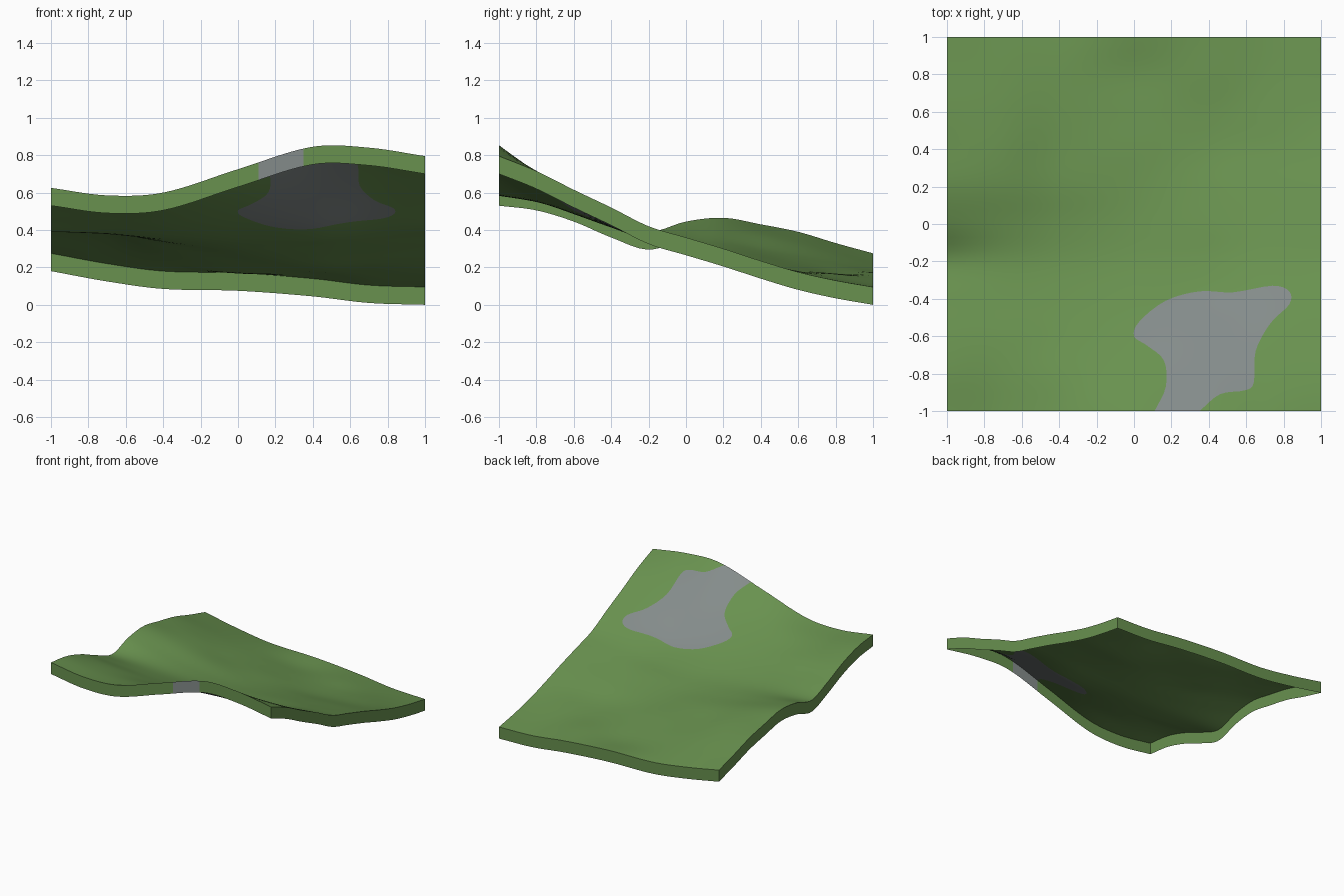
import bpy
import bmesh
from math import dist
from mathutils import Vector, geometry

SKIRT = 0.095
CELLS = 56

cube = bpy.data.objects.get("Cube")
if cube:
    bpy.data.objects.remove(cube, do_unlink=True)


def make_material(name, colour):
    material = bpy.data.materials.new(name)
    material.use_nodes = True
    material.diffuse_color = (*colour, 1)
    shader = material.node_tree.nodes["Principled BSDF"]
    shader.inputs["Base Color"].default_value = (*colour, 1)
    shader.inputs["Roughness"].default_value = 0.9
    return material


def spline(knots, values, t):
    """Smooth curve through unevenly spaced knots."""
    last = len(knots) - 1
    i = max(k for k in range(last) if knots[k] <= t or k == 0)

    def slope(k):
        a, b = max(k - 1, 0), min(k + 1, last)
        return (values[b] - values[a]) / (knots[b] - knots[a])

    width = knots[i + 1] - knots[i]
    u = (t - knots[i]) / width
    ease = u * u * (3 - 2 * u)
    return (values[i] * (1 - ease) + values[i + 1] * ease
            + width * u * (1 - u) * (slope(i) * (1 - u) - slope(i + 1) * u))


# Height profiles running front to back, in hundredths, from -x to +x
profile_x = [-1, -.7, -.4, 0, .4, .7, 1]
profiles = [
    [63, 60.5, 54.5, 46, 39.5, 45, 47, 43.5, 39.5, 33.5, 28],
    [59, 56, 51, 43.5, 38.5, 39.5, 40.5, 38, 33.5, 28, 22.5],
    [60.5, 56, 49, 42, 36.5, 34.5, 33.5, 30, 26.5, 22.5, 18.5],
    [73, 61, 51, 42, 35, 31, 28, 25, 21, 17.5, 17.5],
    [85, 70, 56, 43, 36, 32, 27, 21.5, 18.5, 17, 14.5],
    [84.5, 72, 60, 49, 40, 34, 28.5, 22.5, 18.5, 14.5, 11],
    [80, 72, 62, 52.5, 42.5, 36.5, 30.5, 24, 18, 13.5, 10],
]
profile_y = [k / 5 - 1 for k in range(len(profiles[0]))]


def height(x, y):
    section = [spline(profile_y, profile, y) for profile in profiles]
    return spline(profile_x, section, x) / 100


# Outline of the bare rock patch, open along the front edge
rock_points = [(.11, -1), (.17, -.87), (.16, -.73), (.07, -.65), (0, -.6),
               (.03, -.52), (.17, -.41), (.35, -.36), (.53, -.365),
               (.74, -.33), (.83, -.36), (.83, -.43), (.73, -.53),
               (.65, -.68), (.64, -.85), (.59, -.89), (.46, -.91), (.35, -1)]
steps = 4
indices = list(range(len(rock_points)))
outline = []
for k in range((len(rock_points) - 1) * steps + 1):
    outline.append(Vector([spline(indices, [p[axis] for p in rock_points], k / steps)
                           for axis in range(2)]))


def inside_rock(x, y):
    hit = False
    for a, b in zip(outline, outline[1:] + outline[:1]):
        if (a.y > y) != (b.y > y) and x < a.x + (b.x - a.x) * (y - a.y) / (b.y - a.y):
            hit = not hit
    return hit


# Plan triangulation: a regular grid joined to the rock outline
plan = list(outline)
for i in range(CELLS + 1):
    for j in range(CELLS + 1):
        point = Vector((2 * i / CELLS - 1, 2 * j / CELLS - 1))
        on_border = i in (0, CELLS) or j in (0, CELLS)
        gap = min(dist(point, p) for p in outline)
        if gap > (0.001 if on_border else 0.5 / CELLS):
            plan.append(point)
loop = [(k, (k + 1) % len(outline)) for k in range(len(outline))]
points, _, triangles, *_ = geometry.delaunay_2d_cdt(plan, loop, [], 0, 1e-5)

# Ground sheet lifted to the terrain height
bm = bmesh.new()
verts = [bm.verts.new((p.x, p.y, height(p.x, p.y))) for p in points]
for triangle in triangles:
    face = bm.faces.new([verts[k] for k in triangle])
    face.normal_update()
    if face.normal.z < 0:
        face.normal_flip()
    centre = face.calc_center_median()
    face.material_index = int(inside_rock(centre.x, centre.y))

# Thin skirt hanging from the four borders, open underneath
border = [e for e in bm.edges if e.is_boundary]
lower = {v: bm.verts.new(v.co - Vector((0, 0, SKIRT)))
         for v in {v for e in border for v in e.verts}}
for edge in border:
    a, b = edge.verts
    material_index = edge.link_faces[0].material_index
    wall = bm.faces.new((a, b, lower[b], lower[a]))
    wall.material_index = material_index
    wall.normal_update()
    if wall.normal.dot(wall.calc_center_median()) * 1 < 0 and abs(wall.normal.z) < 0.5:
        wall.normal_flip()

# Rest the lowest corner on the ground plane
lowest = min(v.co.z for v in bm.verts)
bmesh.ops.translate(bm, verts=bm.verts, vec=(0, 0, -lowest))

mesh = bpy.data.meshes.new("hillside_terrain")
bm.to_mesh(mesh)
bm.free()
mesh.materials.append(make_material("grass_green", (.14, .285, .078)))
mesh.materials.append(make_material("rock_grey", (.23, .26, .255)))
terrain = bpy.data.objects.new("hillside_terrain", mesh)
bpy.context.collection.objects.link(terrain)

bpy.ops.object.select_all(action="DESELECT")
terrain.select_set(True)
bpy.context.view_layer.objects.active = terrain
bpy.ops.object.shade_smooth_by_angle(angle=0.7)
